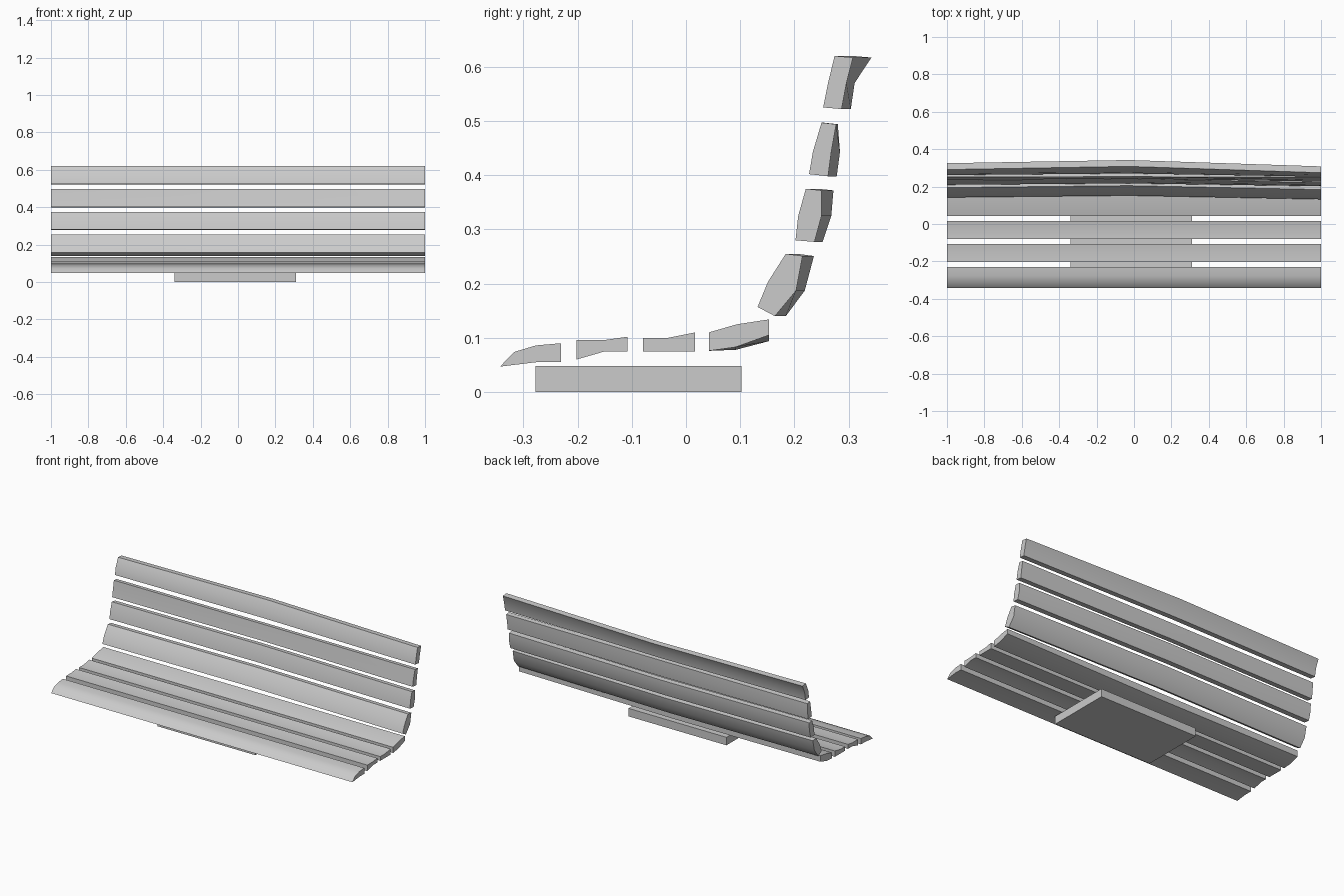
import bpy
import math

cube = bpy.data.objects.get("Cube")
if cube:
    bpy.data.objects.remove(cube, do_unlink=True)

grey = bpy.data.materials.new("plain_grey")
grey.use_nodes = True
COLOUR = (0.6, 0.6, 0.6, 1)
grey.diffuse_color = COLOUR
grey.node_tree.nodes["Principled BSDF"].inputs["Base Color"].default_value = COLOUR


def loft(name, sections):
    """Join matching cross-sections into one closed solid."""
    n = len(sections[0])
    verts = [p for s in sections for p in s]
    faces = [list(range(n)), list(range(len(verts) - n, len(verts)))[::-1]]
    for k in range(len(sections) - 1):
        a, b = k * n, (k + 1) * n
        for i in range(n):
            j = (i + 1) % n
            faces.append([a + i, b + i, b + j, a + j])
    mesh = bpy.data.meshes.new(name)
    mesh.from_pydata(verts, [], faces)
    mesh.materials.append(grey)
    obj = bpy.data.objects.new(name, mesh)
    bpy.context.collection.objects.link(obj)
    bpy.ops.object.select_all(action="DESELECT")
    obj.select_set(True)
    bpy.context.view_layer.objects.active = obj
    bpy.ops.object.mode_set(mode="EDIT")
    bpy.ops.mesh.select_all(action="SELECT")
    bpy.ops.mesh.normals_make_consistent(inside=False)
    bpy.ops.object.mode_set(mode="OBJECT")
    bpy.ops.object.shade_smooth_by_angle(angle=math.radians(30))
    return obj


# Straight seat slats, profiles in (y, z)
seat = {
    "seat_slat_front": [(-.343, .047), (-.317, .074), (-.277, .086), (-.231, .09),
                        (-.231, .055), (-.277, .055)],
    "seat_slat_second": [(-.202, .096), (-.15, .096), (-.108, .102),
                         (-.108, .075), (-.15, .075), (-.202, .06)],
    "seat_slat_third": [(-.079, .1), (-.033, .1), (.017, .11), (.017, .075), (-.079, .075)],
}
for name, profile in seat.items():
    loft(name, [[(x, y, z) for y, z in profile] for x in (-1, 1)])

# Rear seat slat, its underside sagging a little towards the middle
top = [(.042, .11), (.094, .125), (.153, .134)]
under = [(.153, .105), (.092, .083), (.042, .076)]
loft("seat_slat_rear", [
    [(x, y, z) for y, z in top] + [(x, y, z - sag * (y - .042)) for y, z in under]
    for x, sag in ((-1, .07), (-.03, .1), (1, 0))])

# Curved backrest slats: front edge, back edge, backward bow (each top to bottom)
back = {
    "back_slat_lowest": ([(.184, .255), (.151, .203), (.132, .157)],
                         [(.215, .251), (.203, .187), (.164, .14)], (.021, .016, .02)),
    "back_slat_second": ([(.221, .375), (.207, .325), (.202, .28)],
                         [(.25, .372), (.25, .325), (.237, .277)], (.022, .018, .015)),
    "back_slat_third": ([(.25, .497), (.234, .443), (.227, .402)],
                        [(.277, .494), (.268, .443), (.262, .398)], (.003, .016, .016)),
    "back_slat_top": ([(.274, .62), (.262, .57), (.253, .525)],
                      [(.308, .617), (.296, .57), (.287, .522)], (.034, .015, .017)),
}
for name, (front, rear, bow) in back.items():
    loft(name, [
        [(x, y + b * f, z) for (y, z), b in zip(front, bow)]
        + [(x, y + b * f, z) for (y, z), b in reversed(list(zip(rear, bow)))]
        for x, f in ((-1, .5), (-.03, 1), (1, 0))])

# Base block under the seat
loft("base_block", [[(x, -.278, 0), (x, .102, 0), (x, .102, .048), (x, -.278, .048)]
                    for x in (-.34, .31)])
